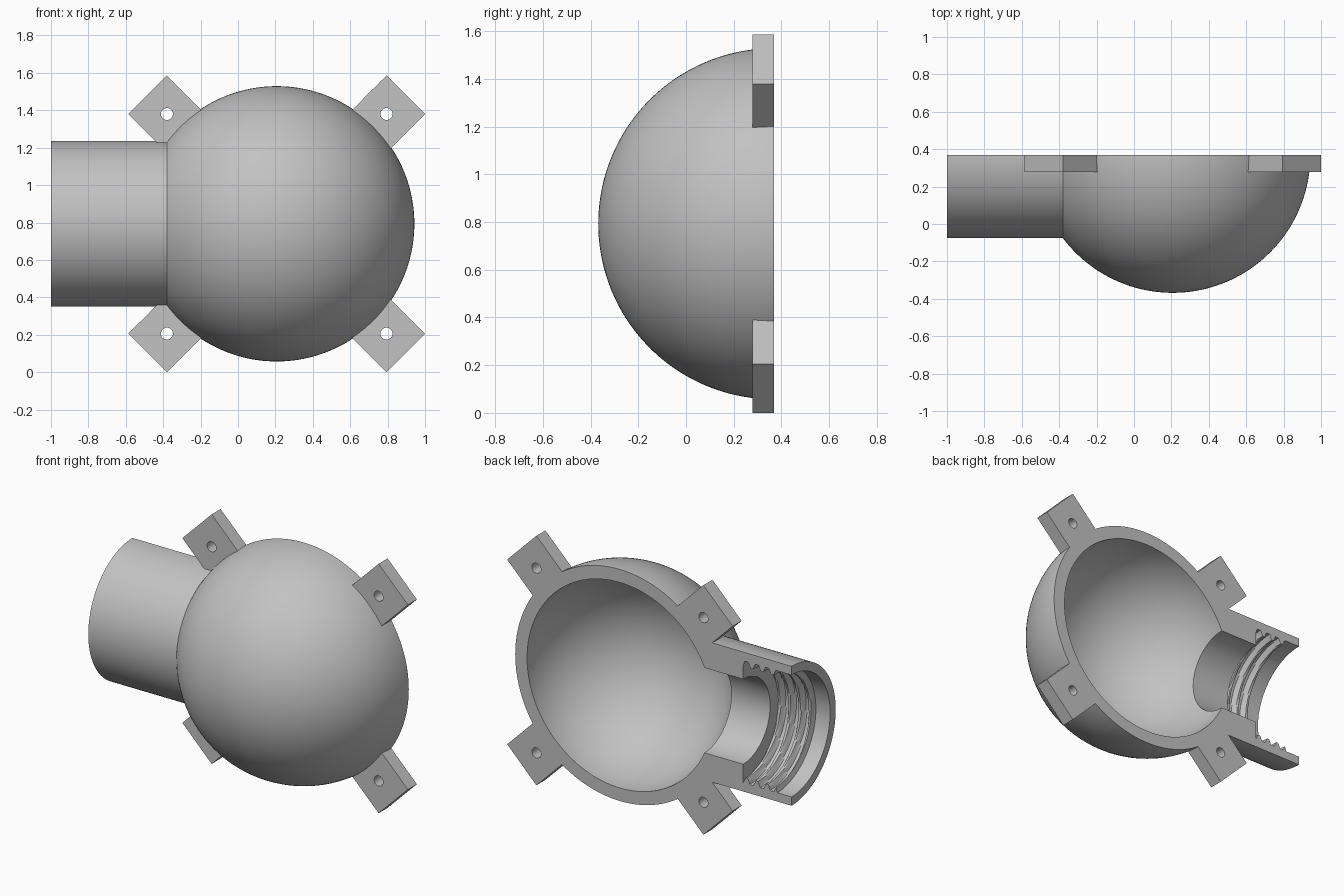
import bpy, bmesh
from math import sin, cos, pi, asin, floor

cube = bpy.data.objects.get("Cube")
if cube:
    bpy.data.objects.remove(cube, do_unlink=True)

CX, CY, CZ = 0.207, 0.368, 0.793      # sphere centre, on the parting plane
R_OUT, R_IN = 0.736, 0.653            # ball shell
NECK_R, THROAT_R = 0.443, 0.27        # neck outside and narrow passage
ROOT_R, CREST_R, PITCH = 0.387, 0.352, 0.072
STEP_X, THREAD_END, NECK_END = -0.66, -0.89, -1.0
SEGMENTS, ARC = 96, 64

grey = bpy.data.materials.new("plain grey")
grey.use_nodes = True
colour = (0.54, 0.54, 0.54, 1)
grey.diffuse_color = colour
bsdf = next(n for n in grey.node_tree.nodes if n.type == 'BSDF_PRINCIPLED')
bsdf.inputs["Base Color"].default_value = colour


def finish(name, bm):
    bmesh.ops.remove_doubles(bm, verts=bm.verts, dist=1e-5)
    bmesh.ops.recalc_face_normals(bm, faces=bm.faces)
    mesh = bpy.data.meshes.new(name)
    bm.to_mesh(mesh)
    bm.free()
    mesh.materials.append(grey)
    ob = bpy.data.objects.new(name, mesh)
    bpy.context.collection.objects.link(ob)
    bpy.ops.object.select_all(action='DESELECT')
    ob.select_set(True)
    bpy.context.view_layer.objects.active = ob
    bpy.ops.object.shade_smooth_by_angle(angle=pi / 6)
    return ob


def arc(radius, end_r):
    """Ball outline from the closed pole round to the neck opening."""
    last = pi - asin(end_r / radius)
    return [(CX + radius * cos(last * i / ARC), radius * sin(last * i / ARC))
            for i in range(ARC + 1)]


def thread_radius(x, angle):
    """Trapezoid ridge that climbs along the bore with the angle."""
    phase = x / PITCH + angle / (2 * pi)
    wave = abs(2 * (phase - floor(phase)) - 1)
    ridge = min(1, max(0, 2.5 * wave - 0.9))
    return ROOT_R + (CREST_R - ROOT_R) * ridge


def section(angle):
    steps = 40
    xs = [THREAD_END + (STEP_X - THREAD_END) * i / steps for i in range(steps + 1)]
    return (arc(R_OUT, NECK_R)
            + [(NECK_END, NECK_R), (NECK_END, ROOT_R), (THREAD_END - 0.01, ROOT_R)]
            + [(x, thread_radius(x, angle)) for x in xs]
            + [(STEP_X, THROAT_R)]
            + arc(R_IN, THROAT_R)[::-1])


# Half ball with threaded neck: wall section swept through half a turn
bm = bmesh.new()
rings = []
for s in range(SEGMENTS + 1):
    a = pi * s / SEGMENTS
    rings.append([bm.verts.new((x, CY - r * sin(a), CZ + r * cos(a)))
                  for x, r in section(a)])
for p, q in zip(rings, rings[1:]):
    for i in range(len(p) - 1):
        bm.faces.new((p[i], p[i + 1], q[i + 1], q[i]))
for ring in (rings[0], rings[-1]):
    bm.faces.new(ring)
finish("half_ball_shell", bm)


# Square bolt tabs, set on their corners, each with a round hole
def bolt_tab(name, x, z, half_diagonal=0.206, hole=0.032, depth=0.09, n=32):
    bm = bmesh.new()
    loops = []
    for square, y in ((True, CY), (True, CY - depth), (False, CY - depth), (False, CY)):
        loop = []
        for i in range(n):
            c, s = cos(2 * pi * i / n), sin(2 * pi * i / n)
            r = half_diagonal / (abs(c) + abs(s)) if square else hole
            loop.append(bm.verts.new((x + r * c, y, z + r * s)))
        loops.append(loop)
    for p, q in zip(loops, loops[1:] + loops[:1]):
        for i in range(n):
            j = (i + 1) % n
            bm.faces.new((p[i], p[j], q[j], q[i]))
    finish(name, bm)


for side, sx in (("left", 1), ("right", -1)):
    for level, sz in (("upper", 1), ("lower", -1)):
        bolt_tab(f"{level}_{side}_bolt_tab", CX + sx * 0.587, CZ + sz * 0.587)
